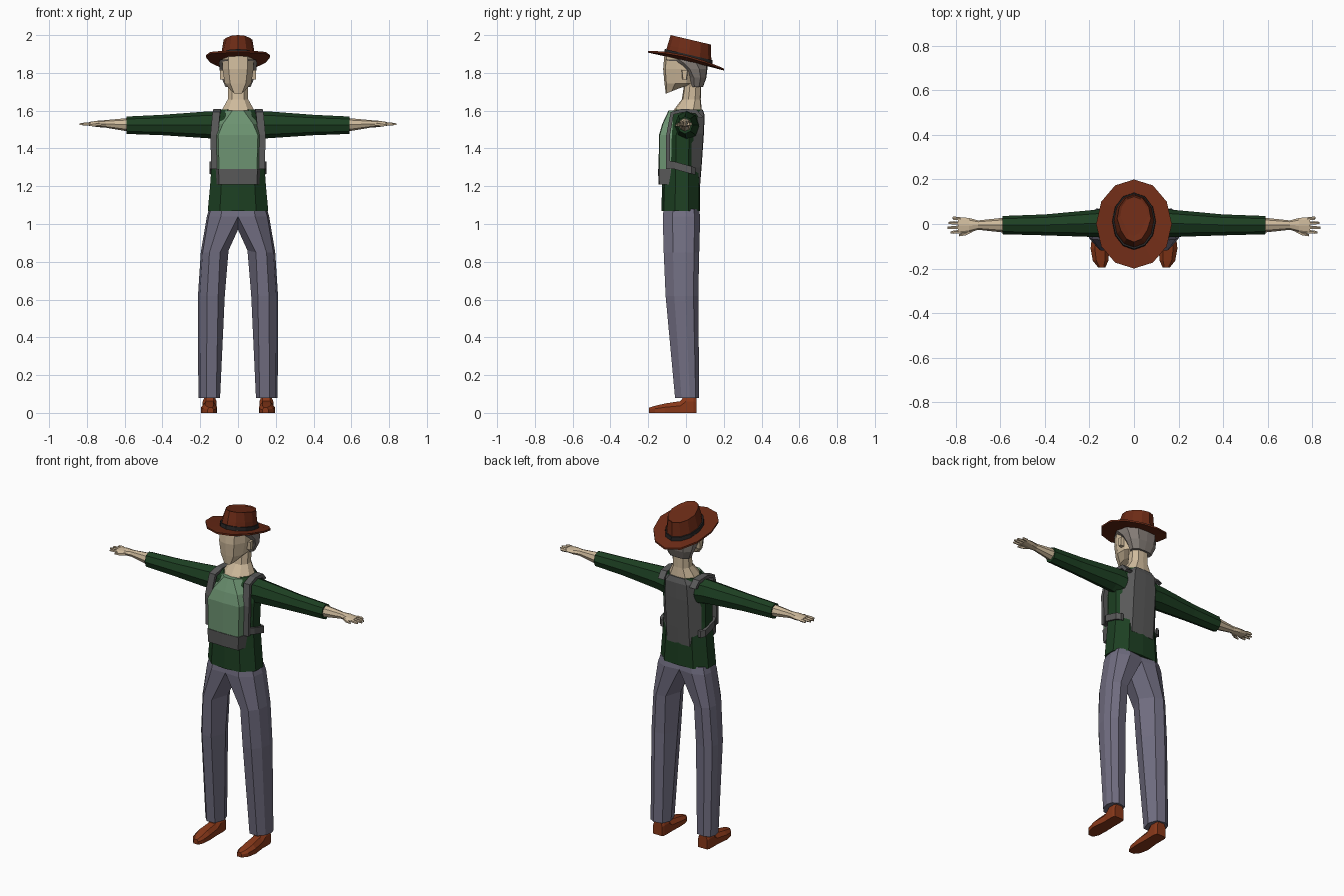
import bpy, bmesh
from math import sin, cos, pi


def material(name, r, g, b):
    m = bpy.data.materials.new(name)
    m.diffuse_color = (r, g, b, 1)
    return m


GREEN = material("dark_green", .012, .05, .016)
SAGE = material("sage", .15, .29, .165)
SLATE = material("slate", .165, .155, .22)
GREY = material("webbing", .1, .1, .1)
SKIN = material("skin", .62, .49, .33)
HAIR = material("grey_hair", .23, .2, .18)
FELT = material("hat_felt", .15, .024, .008)
DARK = material("hat_band", .02, .018, .018)
LEATHER = material("leather", .25, .04, .01)


def loft(name, parts, mat, mirror=False):
    """Skin each list of equal-sized rings; optionally mirror across x."""
    bm = bmesh.new()
    for rings in parts:
        for s in ((1, -1) if mirror else (1,)):
            vs = [[bm.verts.new((s * x, y, z)) for x, y, z in r] for r in rings]
            n = len(vs[0])
            for a, b in zip(vs, vs[1:]):
                for i in range(n):
                    j = (i + 1) % n
                    bm.faces.new((a[i], a[j], b[j], b[i]))
            bm.faces.new(vs[0])
            bm.faces.new(vs[-1])
    bmesh.ops.recalc_face_normals(bm, faces=bm.faces)
    me = bpy.data.meshes.new(name)
    bm.to_mesh(me)
    bm.free()
    me.materials.append(mat)
    ob = bpy.data.objects.new(name, me)
    bpy.context.collection.objects.link(ob)
    return ob


def body(z, w, yf, yb, tilt=0):
    """Ten-sided body section, symmetric in x."""
    d = yb - yf
    half = [(0, yf), (.6 * w, yf + .06 * d), (w, yf + .35 * d),
            (w, yb - .3 * d), (.6 * w, yb - .03 * d), (0, yb)]
    pts = half + [(-x, y) for x, y in half[4:0:-1]]
    return [(x, y, z + tilt * (y - yf)) for x, y in pts]


def tube(x, y, z, ry, rz, n=8):
    """Section across an arm or finger."""
    return [(x, y + ry * cos(2 * pi * i / n), z + rz * sin(2 * pi * i / n)) for i in range(n)]


def panel(z, w, wc, ys, yo):
    """Section of a bent plate: sides at ys, outer face at yo."""
    return [(-w, ys, z), (-wc, yo, z), (0, yo * 1.03, z), (wc, yo, z), (w, ys, z)]


def leg(z, zin, xin, xfi, xo, yf, yb):
    d, xm = yb - yf, xfi + (xo - xfi) * .55
    return [(xfi, yf, z), (xm, yf - .003, z), (xo - .01, yf + .25 * d, z), (xo, yf + .6 * d, z),
            (xo - .01, yb - .15 * d, z), (xm, yb, z), (xfi, yb - .01, z), (xin, yf + .5 * d, zin)]


def shoe(y, cx, w, top):
    return [(cx - w, y, 0), (cx + w, y, 0), (cx + w, y, .6 * top),
            (cx + .55 * w, y, top), (cx - .55 * w, y, top), (cx - w, y, .6 * top)]


def oval(cy, rx, ry, z0, curl=0, front=1, n=12):
    """Hat section, tilted down to the back, with curled sides and narrowed front."""
    out = []
    for i in range(n):
        a = 2 * pi * i / n
        x, y = rx * cos(a), cy + ry * sin(a)
        if sin(a) < -.1:
            x *= front
        out.append((x, y, z0 - .235 * y + curl * x * x))
    return out


# trousers and shoes
loft("trouser_leg", [[leg(.08, .08, .095, .115, .21, -.055, .07),
                      leg(.62, .62, .07, .105, .212, -.105, .065),
                      leg(.85, .86, .05, .095, .197, -.115, .07),
                      leg(1.04, .97, 0, 0, .165, -.12, .075),
                      leg(1.08, 1.08, 0, 0, .153, -.115, .068)]], SLATE, True)
loft("shoe", [[shoe(*r) for r in ((.055, .15, .03, .09), (.04, .15, .036, .1), (0, .15, .037, .1),
                                  (-.03, .15, .036, .062), (-.11, .153, .042, .05),
                                  (-.165, .15, .035, .037), (-.195, .145, .016, .028))]], LEATHER, True)

# shirt and sleeves
loft("shirt", [[body(*r) for r in ((1.07, .16, -.13, .075), (1.2, .148, -.127, .075),
                                   (1.34, .138, -.12, .07), (1.47, .142, -.12, .075),
                                   (1.57, .13, -.085, .082), (1.605, .095, -.06, .082))]], GREEN)
loft("sleeve", [[tube(*r) for r in ((.1, .005, 1.52, .065, .078), (.16, .003, 1.525, .062, .071),
                                    (.4, -.004, 1.524, .047, .054),
                                    (.59, -.005, 1.523, .041, .046))]], GREEN, True)

# carrier vest: bib, belt, back plate, straps
loft("bib", [[panel(1.285, .118, .1, -.08, -.141), panel(1.47, .122, .105, -.075, -.139),
              panel(1.53, .105, .08, -.07, -.122), panel(1.6, .065, .03, -.055, -.09)]], SAGE)
loft("front_belt", [[panel(1.21, .115, .1, -.08, -.141),
                     panel(1.29, .118, .103, -.08, -.144)]], GREY)
loft("back_plate", [[panel(1.2, .122, .075, .03, .072), panel(1.3, .125, .075, .03, .08),
                     panel(1.48, .125, .075, .03, .092), panel(1.575, .118, .07, .03, .096),
                     panel(1.605, .085, .05, .04, .086)]], GREY)


def strap(points, w, t):
    """Rectangular strap over the shoulder: (x, y, z, outward y, outward z)."""
    return [[(x - w, y, z), (x + w, y, z), (x + w, y + t * ny, z + t * nz),
             (x - w, y + t * ny, z + t * nz)] for x, y, z, ny, nz in points]


loft("shoulder_strap", [strap(((.122, -.085, 1.29, -1, 0), (.126, -.085, 1.47, -1, 0),
                               (.115, -.065, 1.58, -.8, .6), (.11, -.02, 1.59, 0, 1),
                               (.108, .05, 1.585, .3, 1), (.105, .07, 1.56, 1, .3)),
                              .02, .02)], GREY, True)
loft("side_strap", [[[(x, y, z - .02), (x + .018, y, z - .02), (x + .018, y, z + .02), (x, y, z + .02)]
                     for x, y, z in ((.11, -.1, 1.315), (.134, -.06, 1.31), (.134, .03, 1.285),
                                     (.115, .05, 1.28))]], GREY, True)

# forearms and hands
fingers = [[tube(.78, y, 1.53, .008, .009, 5), tube(.81, y * 1.1, 1.53, .008, .008, 5),
            tube(tip, y * 1.15, 1.528, .005, .005, 5)]
           for y, tip in ((-.034, .825), (-.015, .838), (.004, .834), (.023, .815))]
thumb = [tube(.725, -.025, 1.528, .013, .011, 5), tube(.755, -.044, 1.525, .009, .009, 5),
         tube(.785, -.051, 1.523, .005, .005, 5)]
loft("forearm_and_hand", [[tube(*r) for r in ((.57, -.005, 1.525, .035, .037),
                                              (.7, -.005, 1.53, .021, .02),
                                              (.74, -.006, 1.53, .033, .017),
                                              (.79, -.006, 1.53, .037, .01))]], SKIN, True)
loft("fingers", fingers + [thumb], SKIN, True)

# neck, head, ears, hair
loft("neck", [[body(*r) for r in ((1.58, .092, -.08, .084), (1.61, .082, -.06, .083),
                                  (1.66, .054, -.022, .078), (1.77, .052, -.005, .08))]], SKIN)
loft("head", [[body(1.69, .034, -.107, -.02, .4), body(1.745, .07, -.114, .05),
               body(1.82, .082, -.121, .075), body(1.9, .082, -.114, .08)]], SKIN)
loft("ear", [[[(x, -.02 + k, 1.765), (x, .005 - k, 1.765), (x, .012 - k, 1.815), (x, -.025 + k, 1.815)]
              for x, k in ((.07, 0), (.096, .004))]], SKIN, True)
loft("hair", [[body(1.725, .066, .02, .09), body(1.775, .088, .005, .108),
               body(1.82, .098, -.03, .113), body(1.855, .1, -.085, .113),
               body(1.87, .094, -.116, .11)]], HAIR)

# hat: brim, crown with dented top, band
loft("hat_brim", [[oval(.01, .09, .115, 1.862), oval(0, .17, .2, 1.86, .8),
                   oval(0, .17, .2, 1.87, .8), oval(.01, .09, .115, 1.878)]], FELT)
loft("hat_crown", [[oval(.012, .094, .124, 1.87), oval(.018, .085, .115, 1.925),
                    oval(.025, .076, .106, 1.981, 0, .9), oval(.035, .062, .088, 1.976, 0, .75)]], FELT)
loft("hat_ribbon", [[oval(.012, .099, .129, 1.87), oval(.014, .096, .126, 1.9)]], DARK)
